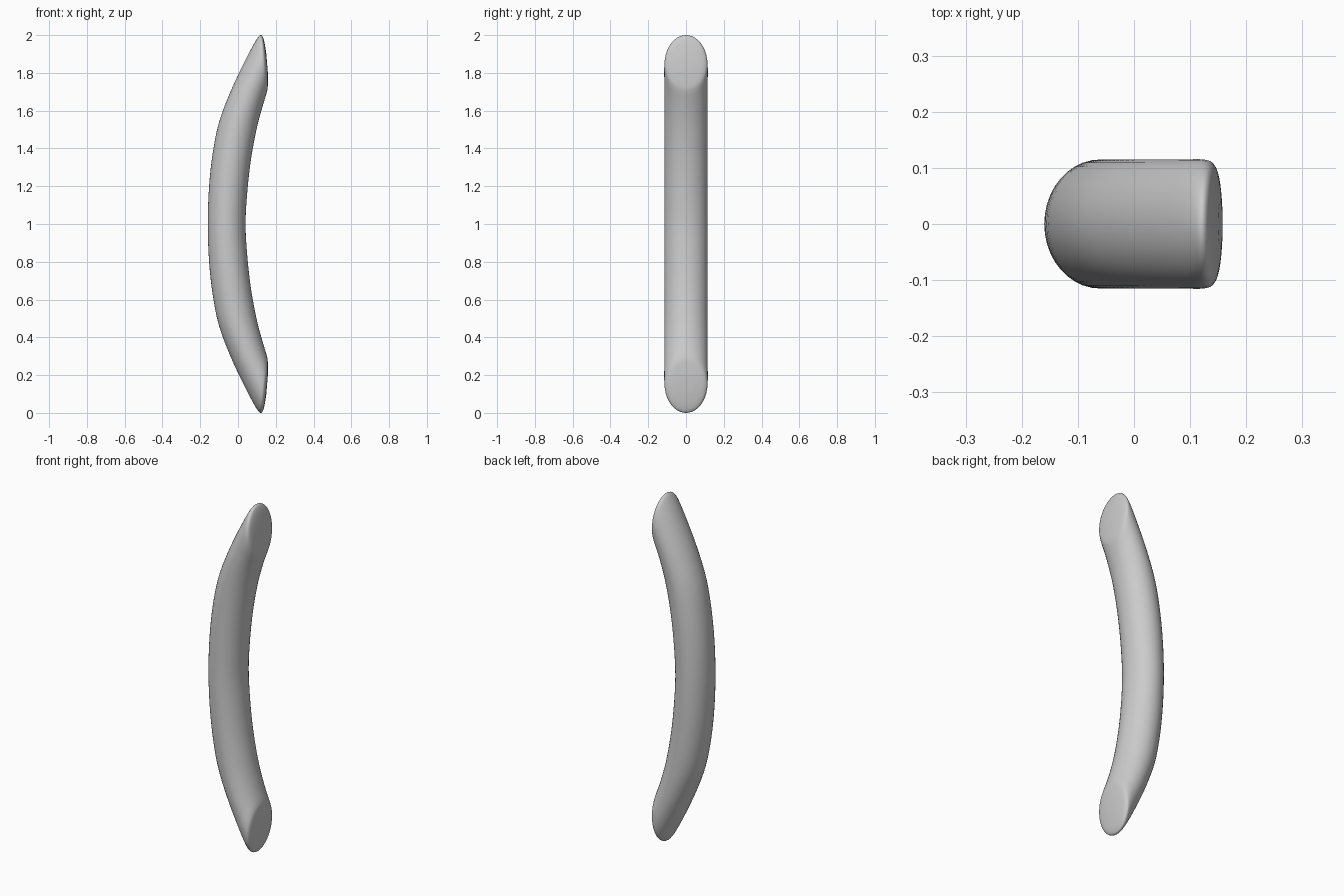
import bpy, bmesh, math
from mathutils import Vector

cube = bpy.data.objects.get("Cube")
if cube:
    bpy.data.objects.remove(cube, do_unlink=True)

SIDES, STEPS = 40, 4

# Upper half stations: outer x, outer z, inner x, inner z, half width
upper = [
    (-0.16, 1.00, 0.04, 1.00, 0.115),
    (-0.153, 1.20, 0.05, 1.18, 0.115),
    (-0.133, 1.38, 0.07, 1.35, 0.115),
    (-0.10, 1.54, 0.10, 1.51, 0.115),
    (-0.04, 1.70, 0.128, 1.615, 0.115),
    (0.03, 1.85, 0.143, 1.665, 0.115),
    (0.095, 1.972, 0.152, 1.695, 0.115),
    (0.122, 2.00, 0.157, 1.72, 0.108),
    (0.138, 1.97, 0.158, 1.76, 0.085),
    (0.15, 1.90, 0.158, 1.80, 0.04),
]
lower = [(a, 2 - b, c, 2 - d, w) for a, b, c, d, w in reversed(upper[1:])]
stations = [Vector(s) for s in lower + upper]


def smooth_path(pts):
    """Catmull-Rom interpolation through the stations."""
    out = []
    for i in range(len(pts) - 1):
        p0, p1 = pts[max(i - 1, 0)], pts[i]
        p2, p3 = pts[i + 1], pts[min(i + 2, len(pts) - 1)]
        for k in range(STEPS):
            t = k / STEPS
            out.append(p1 + (p2 - p0) * (t / 2)
                       + (p0 * 2 - p1 * 5 + p2 * 4 - p3) * (t * t / 2)
                       + (p1 * 3 - p0 - p2 * 3 + p3) * (t ** 3 / 2))
    return out + [pts[-1]]


# Curved bar swept from oval sections, closed by slanted rounded ends
bm = bmesh.new()
rings = []
for ox, oz, ix, iz, w in smooth_path(stations):
    ring = []
    for k in range(SIDES):
        a = math.tau * k / SIDES
        c = math.cos(a)
        ring.append(bm.verts.new(((ox + ix) / 2 + c * (ix - ox) / 2,
                                  w * math.sin(a),
                                  (oz + iz) / 2 + c * (iz - oz) / 2)))
    rings.append(ring)
for r, s in zip(rings, rings[1:]):
    for k in range(SIDES):
        n = (k + 1) % SIDES
        bm.faces.new((r[k], r[n], s[n], s[k]))
bm.faces.new(rings[0])
bm.faces.new(rings[-1])
bmesh.ops.recalc_face_normals(bm, faces=bm.faces)

mesh = bpy.data.meshes.new("curved_handle")
bm.to_mesh(mesh)
bm.free()
handle = bpy.data.objects.new("curved_handle", mesh)
bpy.context.collection.objects.link(handle)

# Plain grey finish
grey = bpy.data.materials.new("light_grey")
grey.use_nodes = True
color = (0.6, 0.6, 0.6, 1)
grey.diffuse_color = color
grey.node_tree.nodes["Principled BSDF"].inputs["Base Color"].default_value = color
mesh.materials.append(grey)

bpy.context.view_layer.objects.active = handle
handle.select_set(True)
bpy.ops.object.shade_smooth_by_angle(angle=math.radians(50))
